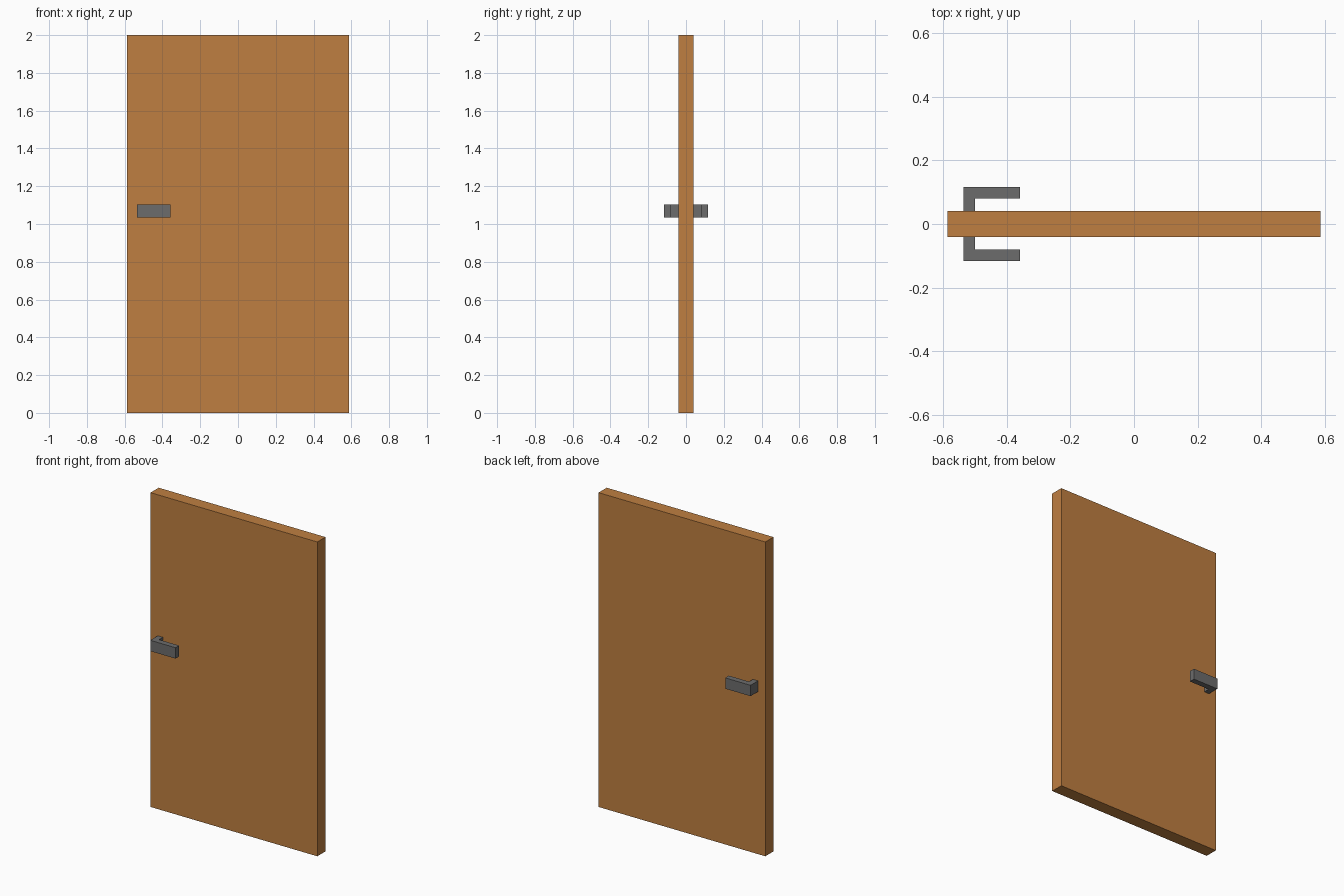
import bpy, bmesh

if "Cube" in bpy.data.objects:
    bpy.data.objects.remove(bpy.data.objects["Cube"])


def material(name, rgb):
    m = bpy.data.materials.new(name)
    m.diffuse_color = (*rgb, 1)
    m.use_nodes = True
    m.node_tree.nodes["Principled BSDF"].inputs["Base Color"].default_value = m.diffuse_color
    return m


def finish(name, bm, mat):
    bmesh.ops.recalc_face_normals(bm, faces=bm.faces)
    me = bpy.data.meshes.new(name)
    bm.to_mesh(me)
    bm.free()
    me.materials.append(mat)
    ob = bpy.data.objects.new(name, me)
    bpy.context.collection.objects.link(ob)
    return ob


def prism(name, outline, z0, z1, mat):
    """Extrude a flat xy outline from z0 up to z1."""
    bm = bmesh.new()
    face = bm.faces.new([bm.verts.new((x, y, z0)) for x, y in outline])
    ext = bmesh.ops.extrude_face_region(bm, geom=[face])
    top = [v for v in ext["geom"] if isinstance(v, bmesh.types.BMVert)]
    bmesh.ops.translate(bm, verts=top, vec=(0, 0, z1 - z0))
    return finish(name, bm, mat)


wood = material("warm wood", (0.52, 0.212, 0.053))
metal = material("dark grey metal", (0.15, 0.15, 0.15))

# Door slab
W, T = 0.587, 0.041
prism("door_panel", [(-W, -T), (W, -T), (W, T), (-W, T)], 0, 2, wood)

# L-shaped lever handles, mirrored on both faces of the door
for name, s in (("front_handle", -1), ("back_handle", 1)):
    outline = [(-0.536, T), (-0.5, T), (-0.5, 0.08), (-0.358, 0.08),
               (-0.358, 0.1165), (-0.536, 0.1165)]
    prism(name, [(x, s * y) for x, y in outline], 1.034, 1.103, metal)
